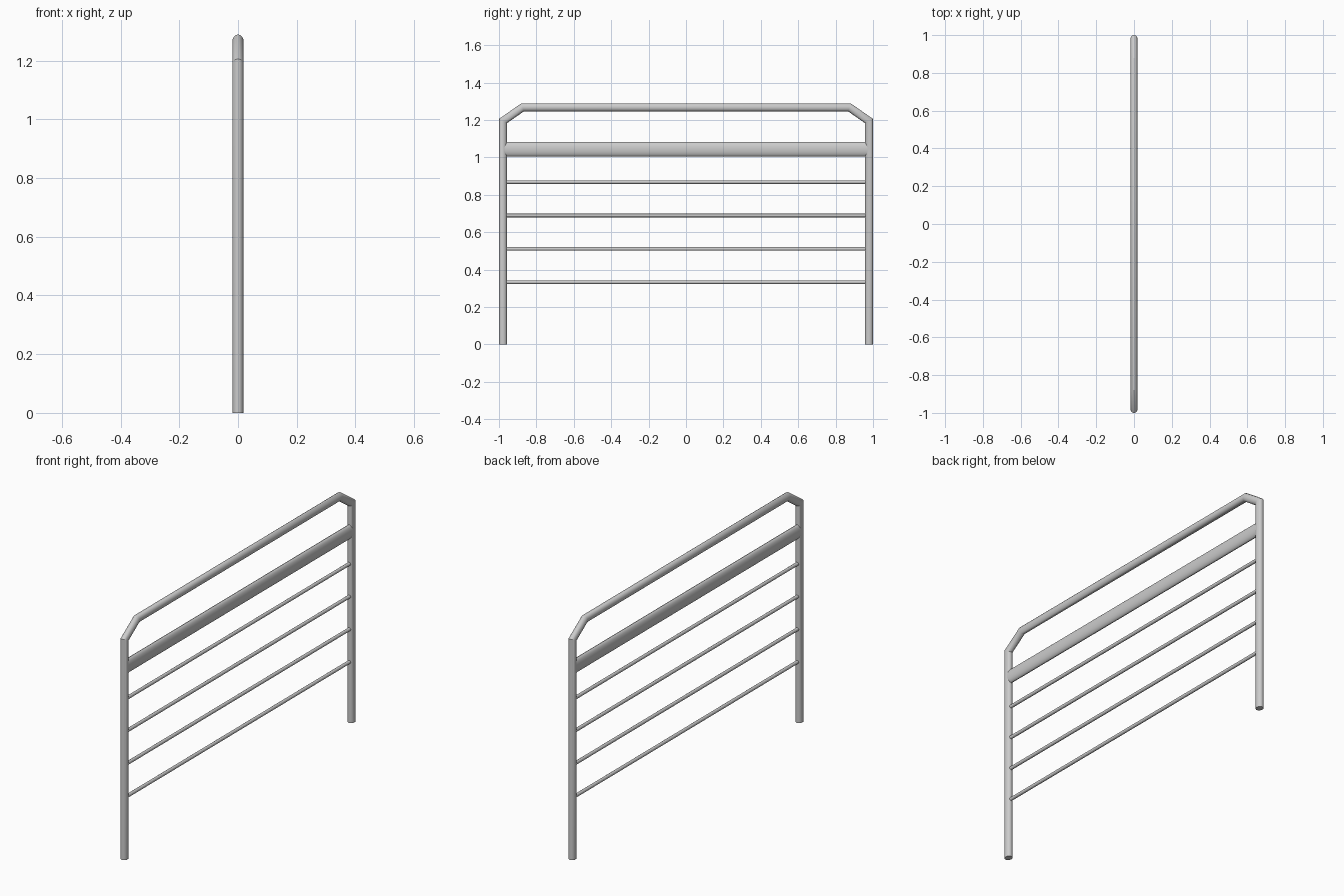
import bpy, bmesh, math
from mathutils import Vector

if "Cube" in bpy.data.objects:
    bpy.data.objects.remove(bpy.data.objects["Cube"])


def finish(bm, name):
    bmesh.ops.recalc_face_normals(bm, faces=bm.faces)
    mesh = bpy.data.meshes.new(name)
    bm.to_mesh(mesh)
    bm.free()
    ob = bpy.data.objects.new(name, mesh)
    bpy.context.collection.objects.link(ob)
    bpy.ops.object.select_all(action='DESELECT')
    ob.select_set(True)
    bpy.context.view_layer.objects.active = ob
    bpy.ops.object.shade_smooth_by_angle(angle=math.radians(32))
    return ob


def tube(name, path, half_x, half_n, sides=20):
    """Sweep an ellipse along a (y, z) path with mitred corners."""
    pts = [Vector(p) for p in path]
    dirs = [(b - a).normalized() for a, b in zip(pts, pts[1:])]
    norms = [Vector((-d.y, d.x)) for d in dirs]
    bm = bmesh.new()
    rings = []
    for i, p in enumerate(pts):
        n0, n1 = norms[max(i - 1, 0)], norms[min(i, len(norms) - 1)]
        mitre = (n0 + n1) / (1 + n0.dot(n1))
        ring = []
        for k in range(sides):
            a = 2 * math.pi * k / sides
            q = p + mitre * half_n * math.sin(a)
            ring.append(bm.verts.new((half_x * math.cos(a), q.x, q.y)))
        rings.append(ring)
    for r0, r1 in zip(rings, rings[1:]):
        for k in range(sides):
            j = (k + 1) % sides
            bm.faces.new((r0[k], r0[j], r1[j], r1[k]))
    bm.faces.new(rings[0])
    bm.faces.new(rings[-1])
    return finish(bm, name)


# Bent outer frame: two posts, chamfered corners and top rail
half = [(-0.9785, 0), (-0.9785, 1.194), (-0.873, 1.2675)]
tube("outer_frame", half + [(-y, z) for y, z in reversed(half)], 0.0187, 0.0215)

# Wide flattened upper rail
tube("upper_rail", [(-0.972, 1.043), (0.972, 1.043)], 0.0175, 0.039, 24)

# Four thin horizontal bars
for i in range(4):
    z = 0.332 + 0.1785 * i
    tube(f"thin_bar_{i + 1}", [(-0.968, z), (0.968, z)], 0.009, 0.0095, 16)
